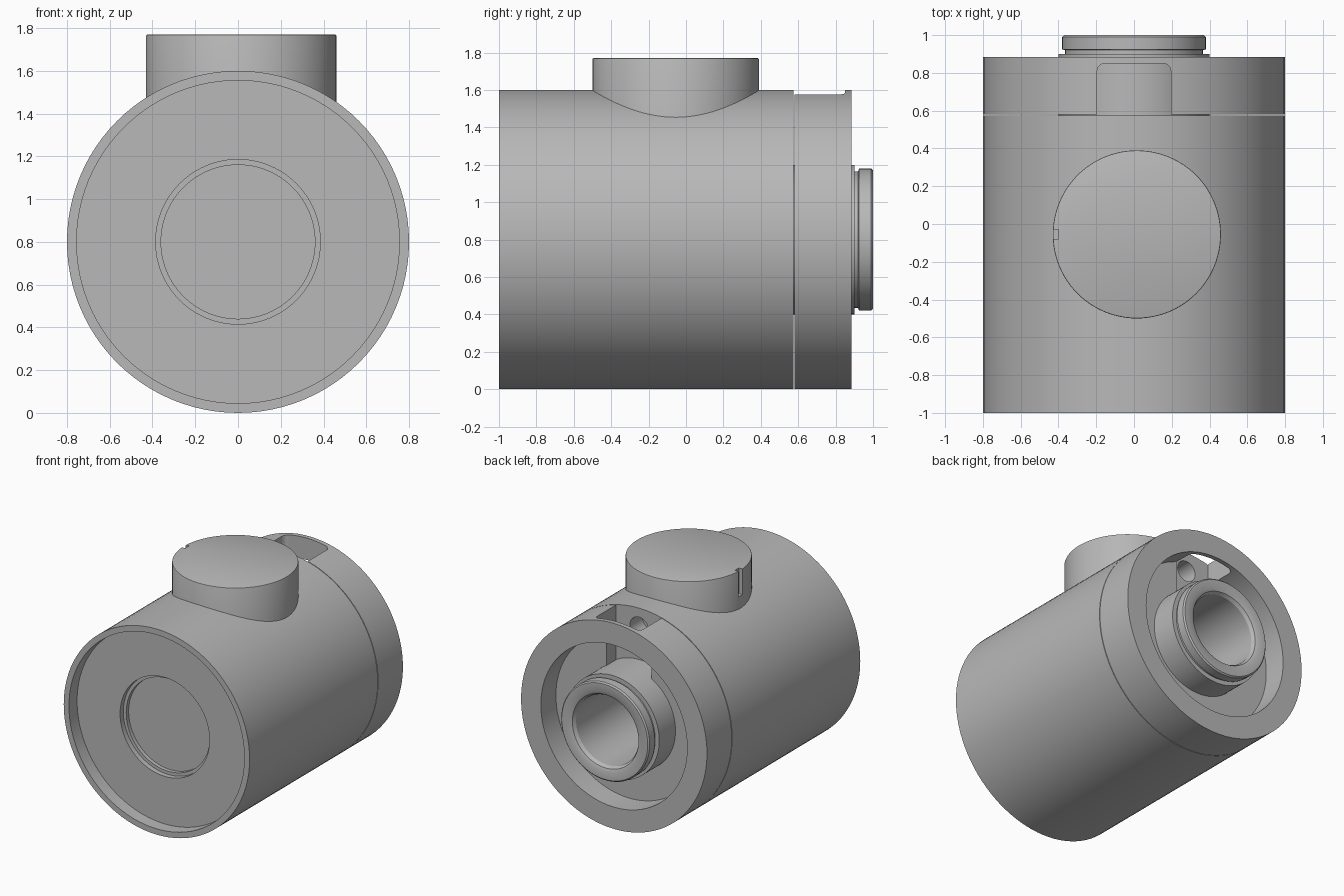
import bpy, bmesh, math
from mathutils import Matrix, Vector

cube = bpy.data.objects.get("Cube")
if cube:
    bpy.data.objects.remove(cube, do_unlink=True)

grey = bpy.data.materials.new("plain grey")
grey.use_nodes = True
colour = (0.48, 0.48, 0.48, 1)
grey.diffuse_color = colour
grey.node_tree.nodes["Principled BSDF"].inputs["Base Color"].default_value = colour

AXIS_Z = 0.8


def finish(name, bm, cutter=False):
    bmesh.ops.remove_doubles(bm, verts=bm.verts, dist=1e-5)
    bmesh.ops.recalc_face_normals(bm, faces=bm.faces)
    mesh = bpy.data.meshes.new(name)
    bm.to_mesh(mesh)
    bm.free()
    mesh.materials.append(grey)
    obj = bpy.data.objects.new(name, mesh)
    bpy.context.collection.objects.link(obj)
    if cutter:
        obj.hide_render = True
        obj.hide_set(True)
    return obj


def lathe(name, profile, closed=False):
    """Revolve (radius, y) points around the long axis of the body."""
    bm = bmesh.new()
    verts = [bm.verts.new((0, y, AXIS_Z + r)) for r, y in profile]
    edges = [bm.edges.new(pair) for pair in zip(verts, verts[1:])]
    if closed:
        edges.append(bm.edges.new((verts[-1], verts[0])))
    bmesh.ops.spin(bm, geom=verts + edges, cent=(0, 0, AXIS_Z), axis=(0, 1, 0),
                   angle=math.tau, steps=96, use_merge=True)
    return finish(name, bm)


def box(name, low, high, round_back=0):
    bm = bmesh.new()
    low, high = Vector(low), Vector(high)
    bmesh.ops.create_cube(bm, size=1, matrix=Matrix.Translation((low + high) / 2)
                          @ Matrix.Diagonal((*(high - low), 1)))
    if round_back:
        corners = [e for e in bm.edges
                   if all(abs(v.co.y - high.y) < 1e-4 for v in e.verts)
                   and abs(e.verts[0].co.z - e.verts[1].co.z) > 0.1]
        bmesh.ops.bevel(bm, geom=corners, offset=round_back, segments=6,
                        profile=0.5, affect='EDGES')
    return finish(name, bm, cutter=True)


def cylinder(name, radius, depth, matrix, cutter=False, bevel=0):
    bm = bmesh.new()
    bmesh.ops.create_cone(bm, cap_ends=True, segments=96, radius1=radius,
                          radius2=radius, depth=depth, matrix=matrix)
    if bevel:
        top = max(v.co.z for v in bm.verts)
        rim = [e for e in bm.edges if all(v.co.z > top - 1e-4 for v in e.verts)]
        bmesh.ops.bevel(bm, geom=rim, offset=bevel, segments=2, profile=0.5,
                        affect='EDGES')
    return finish(name, bm, cutter)


def cut(obj, cutter):
    mod = obj.modifiers.new("cut", 'BOOLEAN')
    mod.operation = 'DIFFERENCE'
    mod.solver = 'EXACT'
    mod.object = cutter


# Main barrel with a stepped front recess and a deep bore at the back
barrel = lathe("barrel", [
    (0, -0.83), (0.36, -0.83), (0.36, -0.86), (0.385, -0.86), (0.385, -0.9),
    (0.755, -0.9), (0.755, -1), (0.8, -1), (0.8, 0.575), (0.27, 0.575),
    (0.27, 0.2), (0, 0.2)])

# Back ring: floor plate and outer wall
back_ring = lathe("back_ring", [
    (0.39, 0.58), (0.39, 0.7), (0.63, 0.7), (0.63, 0.885),
    (0.8, 0.885), (0.8, 0.58)], closed=True)

# Grooved tube standing out of the ring
hub = lathe("hub", [
    (0.27, 0.57), (0.4, 0.57), (0.4, 0.9), (0.365, 0.9), (0.365, 0.92),
    (0.38, 0.925), (0.38, 0.99), (0.37, 1), (0.31, 1), (0.285, 0.99),
    (0.27, 0.965)], closed=True)

# Round cap on top, with a key notch on its side
cap = cylinder("top_cap", 0.445, 0.57,
               Matrix.Translation((0.015, -0.055, 1.485)), bevel=0.006)
cut(cap, box("notch_cutter", (-0.5, -0.08, 1.57), (-0.4, -0.03, 1.9)))

# Window through the top of the ring, and the hole in the wall behind it
cut(back_ring, box("window_cutter", (-0.195, 0.5, 1.05), (0.195, 0.85, 1.8), 0.04))
cut(barrel, cylinder("hole_cutter", 0.08, 0.3, Matrix.Translation((0, 0.57, 1.45))
                     @ Matrix.Rotation(math.pi / 2, 4, 'X'), cutter=True))

# Smooth the round walls and keep the rims sharp
bpy.ops.object.select_all(action='DESELECT')
for obj in (barrel, back_ring, hub, cap):
    obj.select_set(True)
bpy.context.view_layer.objects.active = barrel
bpy.ops.object.shade_smooth_by_angle(angle=math.radians(30))
